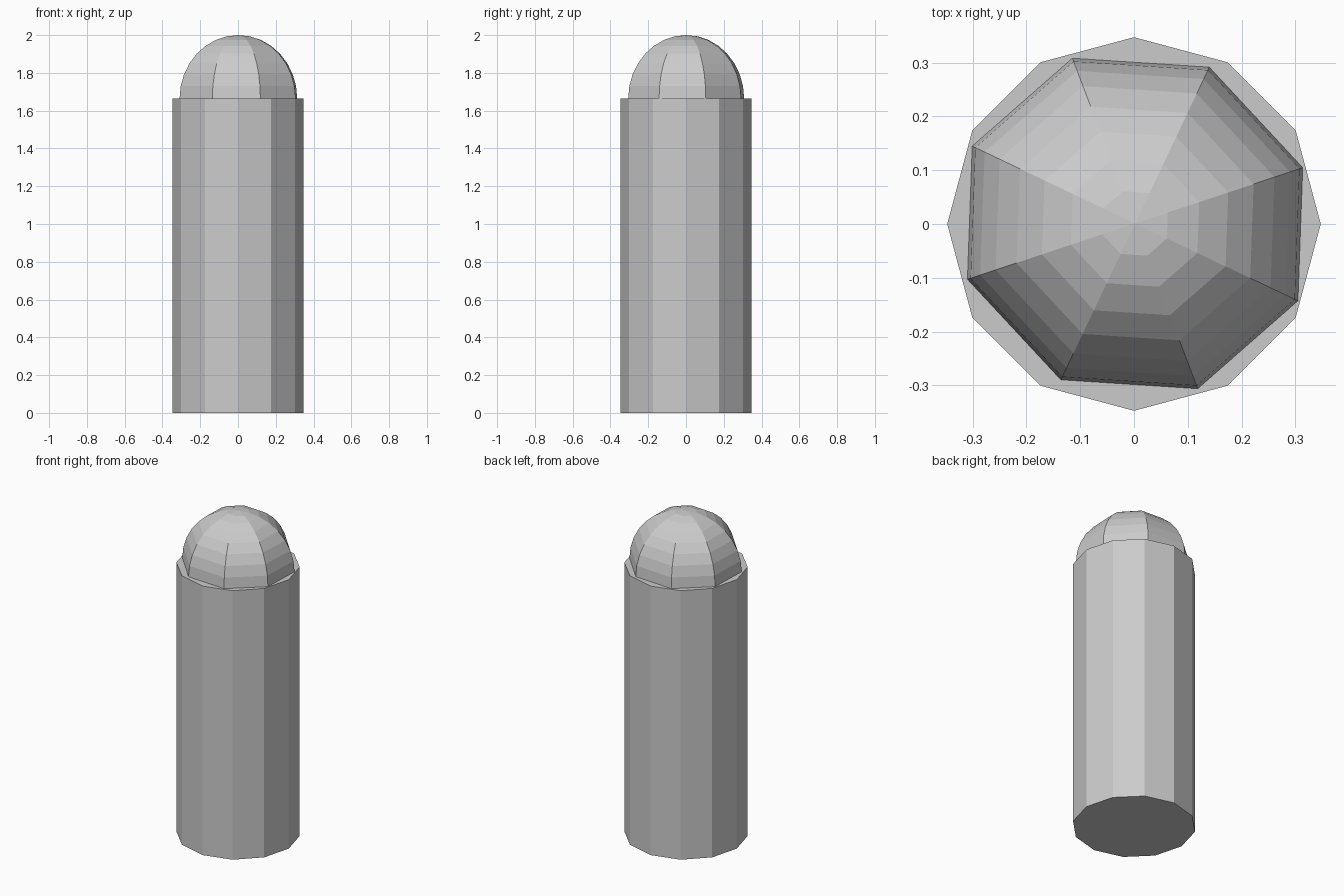
import bpy, bmesh, math
from mathutils import Matrix

if "Cube" in bpy.data.objects:
    bpy.data.objects.remove(bpy.data.objects["Cube"])

BODY_R, BODY_H = 0.347, 1.664


def make_object(name, bm):
    mesh = bpy.data.meshes.new(name)
    bm.to_mesh(mesh)
    bm.free()
    obj = bpy.data.objects.new(name, mesh)
    bpy.context.collection.objects.link(obj)
    return obj


# Post body: closed twelve-sided cylinder
bm = bmesh.new()
bmesh.ops.create_cone(bm, cap_ends=True, segments=12, radius1=BODY_R,
                      radius2=BODY_R, depth=BODY_H,
                      matrix=Matrix.Translation((0, 0, BODY_H / 2)))
make_object("post_body", bm)

# Dome cap: eight-sided faceted dome, its lower rim set into the body
bm = bmesh.new()
bmesh.ops.create_uvsphere(bm, u_segments=8, v_segments=16, radius=1)
bmesh.ops.delete(bm, geom=[v for v in bm.verts if v.co.z < -0.25],
                 context='VERTS')
bmesh.ops.transform(bm, verts=bm.verts,
                    matrix=Matrix.Translation((0.002, 0.001, BODY_H))
                    @ Matrix.Rotation(math.radians(-25.4), 4, 'Z')
                    @ Matrix.Diagonal((0.335, 0.3215, 2 - BODY_H, 1)))
make_object("dome_cap", bm)
